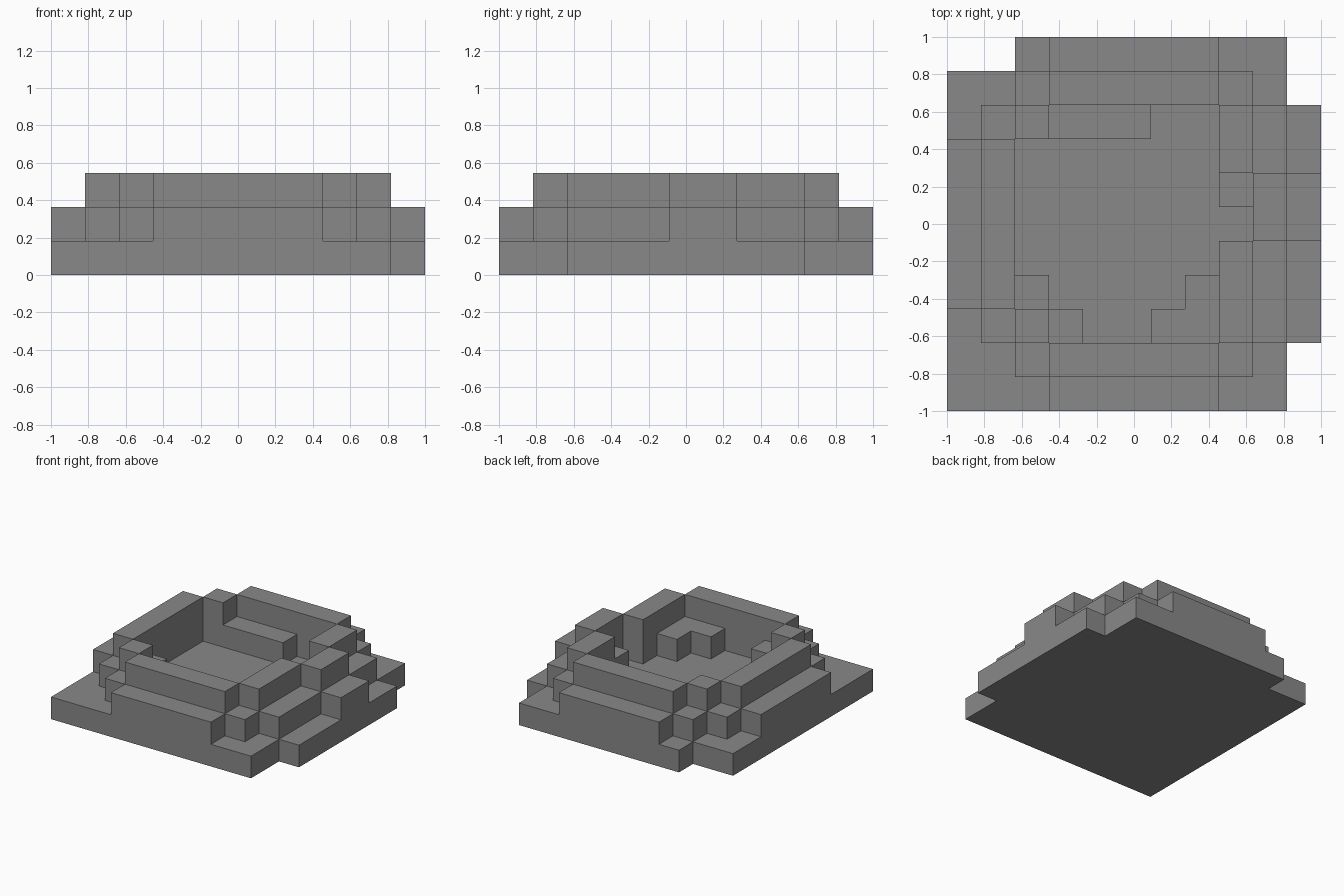
import bpy
import bmesh

cube = bpy.data.objects.get("Cube")
if cube:
    bpy.data.objects.remove(cube, do_unlink=True)

N = 11           # blocks per side
S = 2 / N        # block size
height = {}      # (column, row) -> number of stacked blocks


def fill(level, *areas):
    """Set the stack height on areas of inclusive columns and rows."""
    for c0, c1, r0, r1 in areas:
        for c in range(c0, c1 + 1):
            for r in range(r0, r1 + 1):
                height[c, r] = level


# Base slab with notched corners
fill(1, (0, 9, 0, 9), (2, 9, 10, 10), (10, 10, 2, 8))
# Outer step
fill(2, (3, 7, 0, 10), (0, 9, 3, 7), (1, 9, 2, 8), (2, 8, 1, 9), (10, 10, 5, 6))
# Raised rim
fill(3, (3, 7, 1, 9), (1, 8, 3, 7), (2, 8, 2, 8), (9, 9, 5, 6))
# Hollow floor with a side niche
fill(1, (3, 7, 2, 8), (2, 7, 3, 7), (8, 8, 5, 5))
# Ledges inside the hollow
fill(2, (3, 5, 8, 8), (8, 8, 6, 6), (2, 2, 3, 3), (3, 3, 2, 2),
     (7, 7, 2, 3), (6, 6, 2, 2))

# One closed skin around all stacks
bm = bmesh.new()


def quad(*points):
    bm.faces.new([bm.verts.new((x * S - 1, y * S - 1, z * S)) for x, y, z in points])


for (c, r), h in height.items():
    corners = [(c, r), (c + 1, r), (c + 1, r + 1), (c, r + 1)]
    quad(*[(x, y, h) for x, y in corners])
    quad(*[(x, y, 0) for x, y in reversed(corners)])
    sides = [(0, -1), (1, 0), (0, 1), (-1, 0)]
    for k, (dc, dr) in enumerate(sides):
        a, b = corners[k], corners[(k + 1) % 4]
        for z in range(height.get((c + dc, r + dr), 0), h):
            quad((*a, z), (*b, z), (*b, z + 1), (*a, z + 1))

bmesh.ops.remove_doubles(bm, verts=bm.verts[:], dist=S / 100)
bmesh.ops.dissolve_limit(bm, angle_limit=0.01, verts=bm.verts[:], edges=bm.edges[:])

mesh = bpy.data.meshes.new("stepped_basin")
bm.to_mesh(mesh)
bm.free()

# Single stone colour
grey = bpy.data.materials.new("stone_grey")
grey.use_nodes = True
colour = (0.25, 0.25, 0.25, 1)
grey.diffuse_color = colour
grey.node_tree.nodes["Principled BSDF"].inputs["Base Color"].default_value = colour
mesh.materials.append(grey)

basin = bpy.data.objects.new("stepped_basin", mesh)
bpy.context.collection.objects.link(basin)
